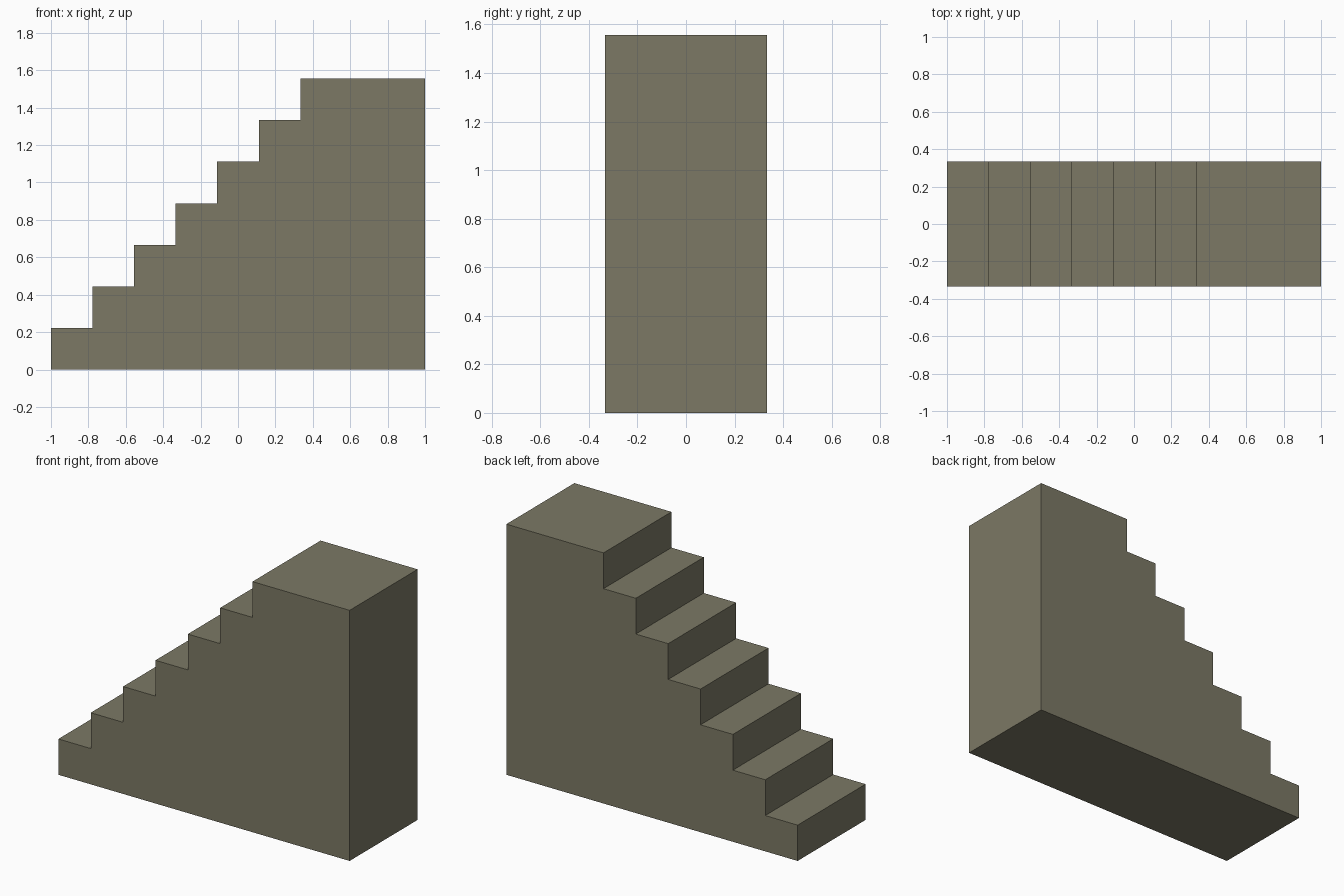
import bpy
import bmesh

if "Cube" in bpy.data.objects:
    bpy.data.objects.remove(bpy.data.objects["Cube"])

STEP = 2 / 9          # rise and tread depth
STEPS = 7             # six treads plus the top landing
HALF_WIDTH = 1 / 3

# Stepped side profile in the XZ plane, closed along the floor and back wall
profile = [(-1, 0)]
for i in range(STEPS):
    x = -1 + i * STEP
    z = (i + 1) * STEP
    profile.append((x, z))
    profile.append((1 if i == STEPS - 1 else x + STEP, z))
profile.append((1, 0))

# Extrude the profile across the width of the stairs
bm = bmesh.new()
side = bm.faces.new([bm.verts.new((x, -HALF_WIDTH, z)) for x, z in profile])
result = bmesh.ops.extrude_face_region(bm, geom=[side], use_keep_orig=True)
moved = [v for v in result["geom"] if isinstance(v, bmesh.types.BMVert)]
bmesh.ops.translate(bm, verts=moved, vec=(0, 2 * HALF_WIDTH, 0))
bmesh.ops.recalc_face_normals(bm, faces=bm.faces)

mesh = bpy.data.meshes.new("staircase")
bm.to_mesh(mesh)
bm.free()
staircase = bpy.data.objects.new("staircase", mesh)
bpy.context.collection.objects.link(staircase)

# Olive stone colour
stone = bpy.data.materials.new("stone")
stone.diffuse_color = (0.2, 0.19, 0.13, 1)
stone.use_nodes = True
stone.node_tree.nodes["Principled BSDF"].inputs["Base Color"].default_value = stone.diffuse_color
mesh.materials.append(stone)
